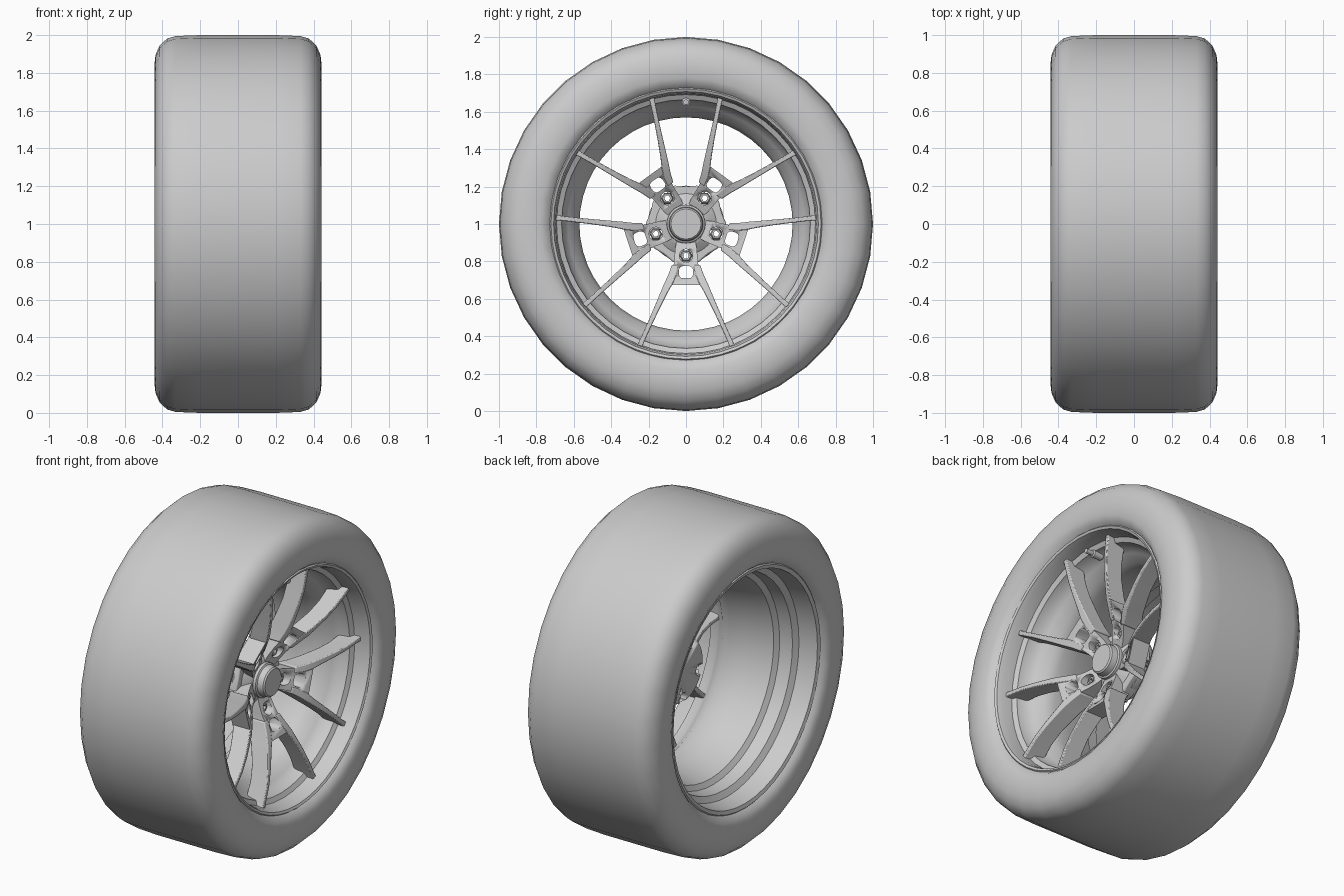
import bpy, bmesh, math
from math import cos, sin, pi, hypot

if "Cube" in bpy.data.objects:
    bpy.data.objects.remove(bpy.data.objects["Cube"])

AXLE_Z = 1.0
SPOKES = [math.radians(-90 + 72 * k) for k in range(5)]


def finish(name, bm, bevel=0.0, angle=35):
    bmesh.ops.recalc_face_normals(bm, faces=bm.faces)
    mesh = bpy.data.meshes.new(name)
    bm.to_mesh(mesh)
    bm.free()
    ob = bpy.data.objects.new(name, mesh)
    bpy.context.collection.objects.link(ob)
    if bevel:
        m = ob.modifiers.new("bevel", 'BEVEL')
        m.width, m.segments, m.limit_method = bevel, 2, 'ANGLE'
    bpy.context.view_layer.objects.active = ob
    for o in bpy.context.selected_objects:
        o.select_set(False)
    ob.select_set(True)
    bpy.ops.object.shade_smooth_by_angle(angle=math.radians(angle))
    return ob


def lathe(name, profile, segs, centre=(0, 0), closed=False, angle=35):
    """Revolve (x, radius) points around an axis parallel to x."""
    bm = bmesh.new()
    rings = []
    for x, r in profile:
        if r == 0:
            rings.append([bm.verts.new((x, centre[0], AXLE_Z + centre[1]))] * segs)
        else:
            rings.append([bm.verts.new((x, centre[0] + r * cos(2 * pi * i / segs),
                                        AXLE_Z + centre[1] + r * sin(2 * pi * i / segs)))
                          for i in range(segs)])
    pairs = list(zip(rings, rings[1:]))
    if closed:
        pairs.append((rings[-1], rings[0]))
    for a, b in pairs:
        for i in range(segs):
            j = (i + 1) % segs
            quad = list(dict.fromkeys([a[i], a[j], b[j], b[i]]))
            bm.faces.new(quad)
    return finish(name, bm, angle=angle)


def place(a, u, v):
    """Spoke coordinates (along, across) to y, z offsets from the axle."""
    return u * cos(a) - v * sin(a), u * sin(a) + v * cos(a)


def lerp(table, t):
    for (t0, v0), (t1, v1) in zip(table, table[1:]):
        if t <= t1:
            return v0 + (v1 - v0) * max(0, (t - t0) / (t1 - t0))
    return table[-1][1]


# Face height and depth of the spokes against radius
FRONT = [(0.08, 0.165), (0.17, 0.20), (0.24, 0.24), (0.32, 0.28),
         (0.45, 0.32), (0.58, 0.345), (0.72, 0.35)]
DEPTH = [(0.08, 0.14), (0.30, 0.12), (0.50, 0.11), (0.64, 0.12), (0.72, 0.15)]


def loft(name, a, stations, bevel):
    """Loft rectangular sections (along, centre across, half width)."""
    bm = bmesh.new()
    secs = []
    for u, v, w in stations:
        sec = []
        r = hypot(u, v)
        f = lerp(FRONT, r)
        d = lerp(DEPTH, r)
        for x, s in ((f, -1), (f, 1), (f - d, 1), (f - d, -1)):
            y, z = place(a, u, v + s * w)
            sec.append(bm.verts.new((x, y, AXLE_Z + z)))
        secs.append(sec)
    for p, q in zip(secs, secs[1:]):
        for i in range(4):
            j = (i + 1) % 4
            bm.faces.new((p[i], p[j], q[j], q[i]))
    bm.faces.new(secs[0])
    bm.faces.new(secs[-1])
    return finish(name, bm, bevel)


def prism(bm, a, outline, x0, x1):
    lo, hi = [], []
    for u, v in outline:
        y, z = place(a, u, v)
        lo.append(bm.verts.new((x0, y, AXLE_Z + z)))
        hi.append(bm.verts.new((x1, y, AXLE_Z + z)))
    bm.faces.new(lo)
    bm.faces.new(hi)
    for i in range(len(lo)):
        j = (i + 1) % len(lo)
        bm.faces.new((lo[i], lo[j], hi[j], hi[i]))


def cut(ob, cutter):
    m = ob.modifiers.new("holes", 'BOOLEAN')
    m.operation, m.solver, m.object = 'DIFFERENCE', 'EXACT', cutter


# Tyre: half profile mirrored across the centre plane
half = [(0.0, 1.0), (0.20, 1.0), (0.33, 0.995), (0.375, 0.982), (0.415, 0.945),
        (0.437, 0.895), (0.443, 0.84), (0.44, 0.78), (0.425, 0.745),
        (0.40, 0.725), (0.37, 0.70)]
lathe("tyre", [(-x, r) for x, r in reversed(half[1:])] + half, 36, angle=60)

# Rim: stepped barrel with a lip on each side
lathe("rim_barrel", [
    (0.37, 0.725), (0.40, 0.733), (0.412, 0.722), (0.405, 0.708), (0.375, 0.698),
    (0.31, 0.692), (0.295, 0.665), (0.24, 0.655), (0.21, 0.63), (0.16, 0.585),
    (0.10, 0.57), (0.0, 0.575), (-0.13, 0.60), (-0.17, 0.61), (-0.19, 0.64),
    (-0.27, 0.65), (-0.29, 0.685), (-0.37, 0.695), (-0.405, 0.70), (-0.412, 0.722),
    (-0.40, 0.735), (-0.37, 0.725)], 48)

# Hole cutter: lug bore and rounded window in every spoke
bm = bmesh.new()
for a in SPOKES:
    lug = [(0.17 + 0.036 * cos(i * pi / 8), 0.036 * sin(i * pi / 8)) for i in range(16)]
    prism(bm, a, lug, -0.1, 0.5)
    window = []
    for cu, cv, start in ((0.268, 0.016, 0), (0.247, 0.016, 1), (0.247, -0.016, 2), (0.268, -0.016, 3)):
        for i in range(4):
            t = start * pi / 2 + i * pi / 6
            window.append((cu + 0.022 * cos(t), cv + 0.022 * sin(t)))
    prism(bm, a, window, -0.1, 0.5)
cutter = finish("hole_cutter", bm)
cutter.hide_render = True
cutter.hide_viewport = True
cutter.display_type = 'WIRE'

# Hub and its cap
hub = lathe("hub", [(0.02, 0), (0.02, 0.19), (0.05, 0.205), (0.10, 0.205), (0.13, 0.17),
                    (0.165, 0.12), (0.175, 0.10), (0.175, 0)], 40)
cut(hub, cutter)
lathe("hub_cap", [(0.15, 0.105), (0.19, 0.102), (0.195, 0.092), (0.232, 0.088),
                  (0.24, 0.08), (0.24, 0)], 32)

# Five forked spokes: pierced pad, two blades and a lug nut each
PAD = [(0.08, 0, 0.048), (0.13, 0, 0.058), (0.18, 0, 0.062), (0.24, 0, 0.068),
       (0.29, 0, 0.082), (0.325, 0, 0.085)]
BLADE = [(0.22, 0.058, 0.018), (0.27, 0.072, 0.022), (0.32, 0.094, 0.023),
         (0.37, 0.119, 0.019), (0.45, 0.156, 0.016), (0.53, 0.192, 0.014),
         (0.60, 0.224, 0.014), (0.64, 0.242, 0.015), (0.662, 0.252, 0.018)]
for n, a in enumerate(SPOKES, 1):
    pad = loft(f"spoke_pad_{n}", a, PAD, 0)
    cut(pad, cutter)
    for side, s in (("left", -1), ("right", 1)):
        loft(f"spoke_blade_{n}_{side}", a, [(u, s * v, w) for u, v, w in BLADE], 0.005)
    lathe(f"lug_nut_{n}", [(0.08, 0.034), (0.165, 0.034), (0.18, 0.027), (0.18, 0.016), (0.08, 0.016)],
          6, place(a, 0.17, 0), closed=True)

# Webs that fill the valley between neighbouring spokes
for n, a in enumerate(SPOKES, 1):
    bm = bmesh.new()
    web = [(0.10, -0.06), (0.19, -0.115), (0.205, -0.06), (0.20, 0),
           (0.205, 0.06), (0.19, 0.115), (0.10, 0.06)]
    prism(bm, a + pi / 5, web, 0.06, 0.135)
    finish(f"hub_web_{n}", bm, 0.008)

# Tyre valve near the top of the rim
lathe("valve", [(0.24, 0.022), (0.30, 0.022), (0.305, 0.014), (0.35, 0.014), (0.35, 0)],
      12, (0, 0.652))
